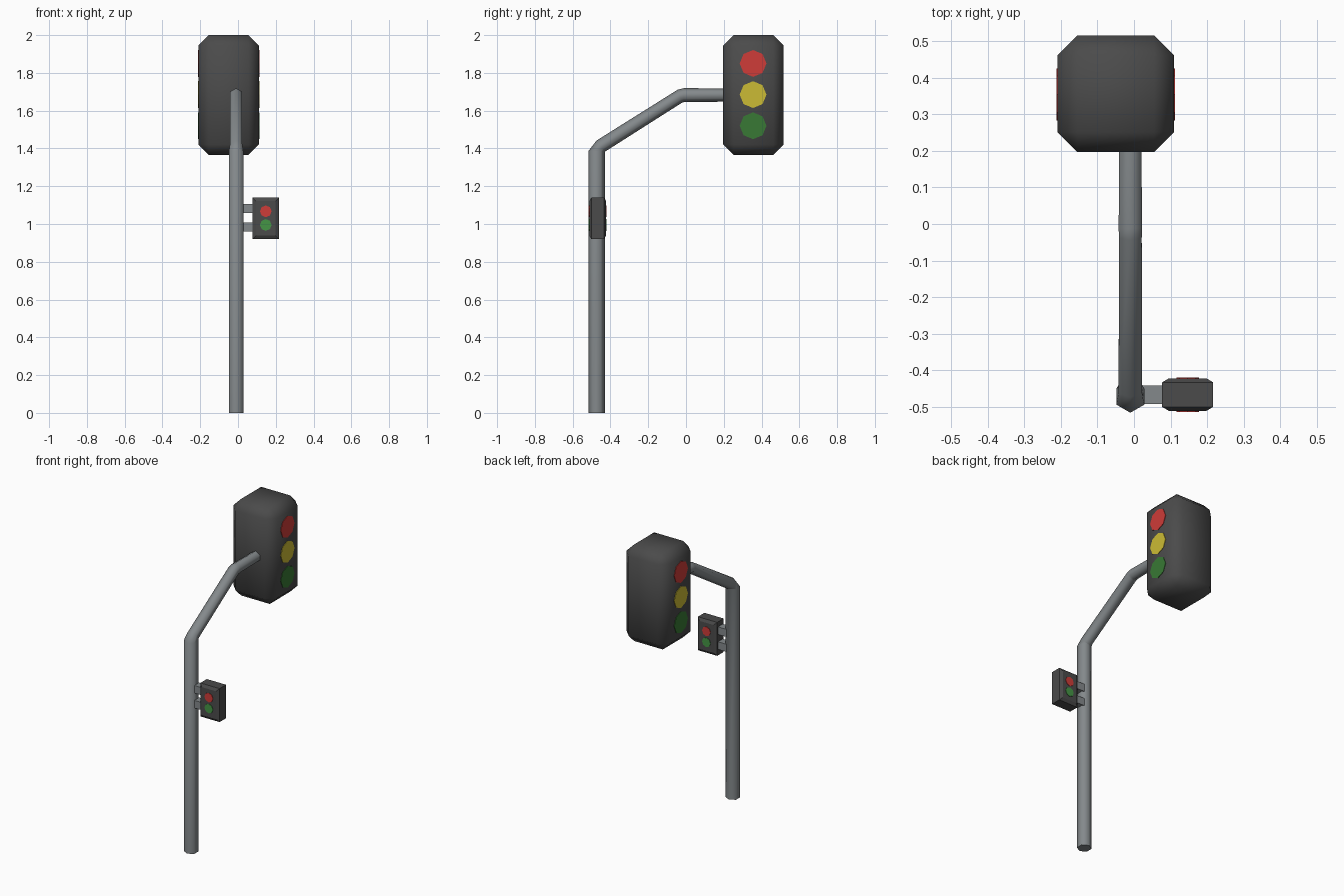
import bpy, bmesh, math
from mathutils import Matrix, Vector

if "Cube" in bpy.data.objects:
    bpy.data.objects.remove(bpy.data.objects["Cube"])


def material(name, rgb):
    m = bpy.data.materials.new(name)
    m.diffuse_color = (*rgb, 1)
    m.use_nodes = True
    m.node_tree.nodes["Principled BSDF"].inputs["Base Color"].default_value = m.diffuse_color
    return m


DARK = material("dark housing", (0.07, 0.07, 0.07))
STEEL = material("grey steel", (0.23, 0.25, 0.26))
RED = material("red lamp", (0.62, 0.045, 0.04))
YELLOW = material("yellow lamp", (0.60, 0.50, 0.035))
GREEN = material("green lamp", (0.04, 0.19, 0.035))
WALK = material("light green lamp", (0.06, 0.30, 0.06))


def finish(bm, name, mat, smooth=False):
    bmesh.ops.recalc_face_normals(bm, faces=bm.faces)
    mesh = bpy.data.meshes.new(name)
    bm.to_mesh(mesh)
    bm.free()
    for p in mesh.polygons:
        p.use_smooth = smooth
    mesh.materials.append(mat)
    obj = bpy.data.objects.new(name, mesh)
    bpy.context.collection.objects.link(obj)
    return obj


def box(lo, hi):
    lo, hi = Vector(lo), Vector(hi)
    bm = bmesh.new()
    bmesh.ops.create_cube(bm, size=1, matrix=Matrix.Translation((lo + hi) / 2)
                          @ Matrix.Diagonal((*(hi - lo), 1)))
    return bm


def lamp(name, pos, radius, axis, mat):
    # thin eight-sided plate facing along the given axis
    rot = Matrix.Rotation(math.pi / 2, 4, 'Y' if axis == 'X' else 'X')
    bm = bmesh.new()
    bmesh.ops.create_cone(bm, cap_ends=True, segments=8, radius1=radius, radius2=radius,
                          depth=0.006, matrix=Matrix.Translation(pos) @ rot)
    finish(bm, name, mat)


# Pole and arm: hexagonal rings (y, z, tangent angle, radius) bridged along the bend
rings = [(-0.473, 0, 90, 0.044), (-0.473, 1.385, 90, 0.044),
         (-0.452, 1.412, 38, 0.037), (-0.032, 1.677, 20, 0.036),
         (-0.012, 1.682, 0, 0.037), (0.23, 1.683, 0, 0.035)]
bm = bmesh.new()
loops = []
for y, z, ang, r in rings:
    a = math.radians(ang)
    loops.append([bm.verts.new((-0.01 + r * math.sin(t),
                                y - math.sin(a) * r * math.cos(t),
                                z + math.cos(a) * r * math.cos(t)))
                  for t in (i * math.pi / 3 for i in range(6))])
for a, b in zip(loops, loops[1:]):
    for i in range(6):
        j = (i + 1) % 6
        bm.faces.new((a[i], a[j], b[j], b[i]))
caps = [bm.faces.new(loops[0]), bm.faces.new(loops[-1])]
for f in caps:
    for e in f.edges:
        e.smooth = False
finish(bm, "pole_and_arm", STEEL, True)

# Main signal head with wide single chamfer
bm = box((-0.21, 0.197, 1.366), (0.11, 0.517, 2.0))
bmesh.ops.bevel(bm, geom=bm.edges[:], offset=0.055, segments=1, affect='EDGES')
finish(bm, "signal_head", DARK, True)

# Main lamps on both sides of the head
for side, x in (("right", 0.11), ("left", -0.21)):
    for name, z, mat in (("red", 1.85, RED), ("yellow", 1.685, YELLOW), ("green", 1.52, GREEN)):
        lamp(f"{name}_lamp_{side}", (x, 0.355, z), 0.071, 'X', mat)

# Pedestrian box: front and back faces stepped in to a sloped rim
bm = box((0.077, -0.501, 0.92), (0.217, -0.434, 1.14))
bm.normal_update()
for f in [f for f in bm.faces if abs(f.normal.y) > 0.9]:
    bmesh.ops.inset_region(bm, faces=[f], thickness=0.026, depth=0.011)
finish(bm, "pedestrian_box", DARK)

# Pedestrian lamps on front and back
for side, y in (("front", -0.512), ("back", -0.423)):
    for name, z, mat in (("stop", 1.067, RED), ("walk", 0.995, WALK)):
        lamp(f"{name}_lamp_{side}", (0.147, y, z), 0.031, 'Y', mat)

# Brackets holding the pedestrian box
for name, z in (("upper", 1.082), ("lower", 0.984)):
    finish(box((0.0, -0.493, z - 0.025), (0.08, -0.443, z + 0.025)), f"{name}_bracket", STEEL)
